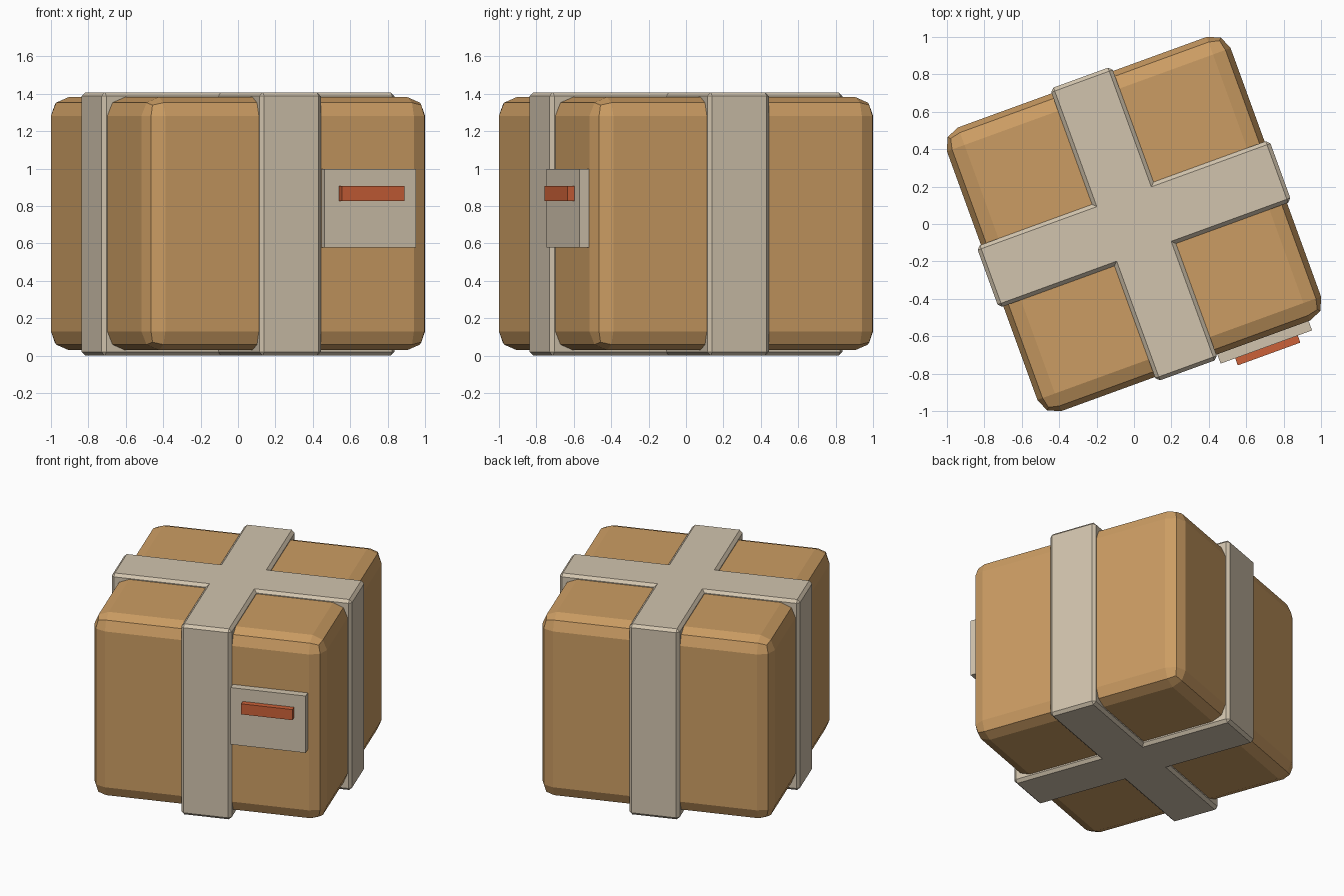
import bpy
import bmesh
from math import radians
from mathutils import Matrix

cube = bpy.data.objects.get("Cube")
if cube:
    bpy.data.objects.remove(cube, do_unlink=True)

TURN = Matrix.Rotation(radians(20), 4, 'Z')  # the parcel stands at an angle


def material(name, rgb):
    mat = bpy.data.materials.new(name)
    mat.use_nodes = True
    colour = (*rgb, 1)
    mat.diffuse_color = colour
    mat.node_tree.nodes["Principled BSDF"].inputs["Base Color"].default_value = colour
    return mat


def block(name, low, high, mat, bevel=0, segments=1):
    """Box between two corners in the parcel's own axes, with optional bevel."""
    size = [b - a for a, b in zip(low, high)]
    centre = [(a + b) / 2 for a, b in zip(low, high)]
    bm = bmesh.new()
    bmesh.ops.create_cube(bm, size=1, matrix=Matrix.Diagonal((*size, 1)))
    mesh = bpy.data.meshes.new(name)
    bm.to_mesh(mesh)
    bm.free()
    mesh.materials.append(mat)
    obj = bpy.data.objects.new(name, mesh)
    obj.matrix_world = TURN @ Matrix.Translation(centre)
    bpy.context.collection.objects.link(obj)
    if bevel:
        mod = obj.modifiers.new("Bevel", 'BEVEL')
        mod.width = bevel
        mod.segments = segments
    return obj


cardboard = material("cardboard brown", (0.60, 0.335, 0.125))
tape = material("tape beige", (0.64, 0.55, 0.42))
red = material("label red", (0.60, 0.12, 0.04))

# Rounded cardboard box
H = 0.807
block("cardboard_box", (-H, -H, 0.03), (H, H, 1.382), cardboard, 0.1, 2)

# Two crossing bands wrapped around the box
L, W, TOP = 0.833, 0.175, 1.408
block("band_front_to_back", (-W, -L, 0), (W, L, TOP), tape, 0.02)
block("band_side_to_side", (-L, -W, 0), (L, W, TOP), tape, 0.02)

# Label plate with a raised bar on the front
block("label_plate", (0.18, -0.86, 0.578), (0.70, -0.79, 0.998), tape)
block("label_bar", (0.263, -0.90, 0.828), (0.619, -0.85, 0.906), red)
